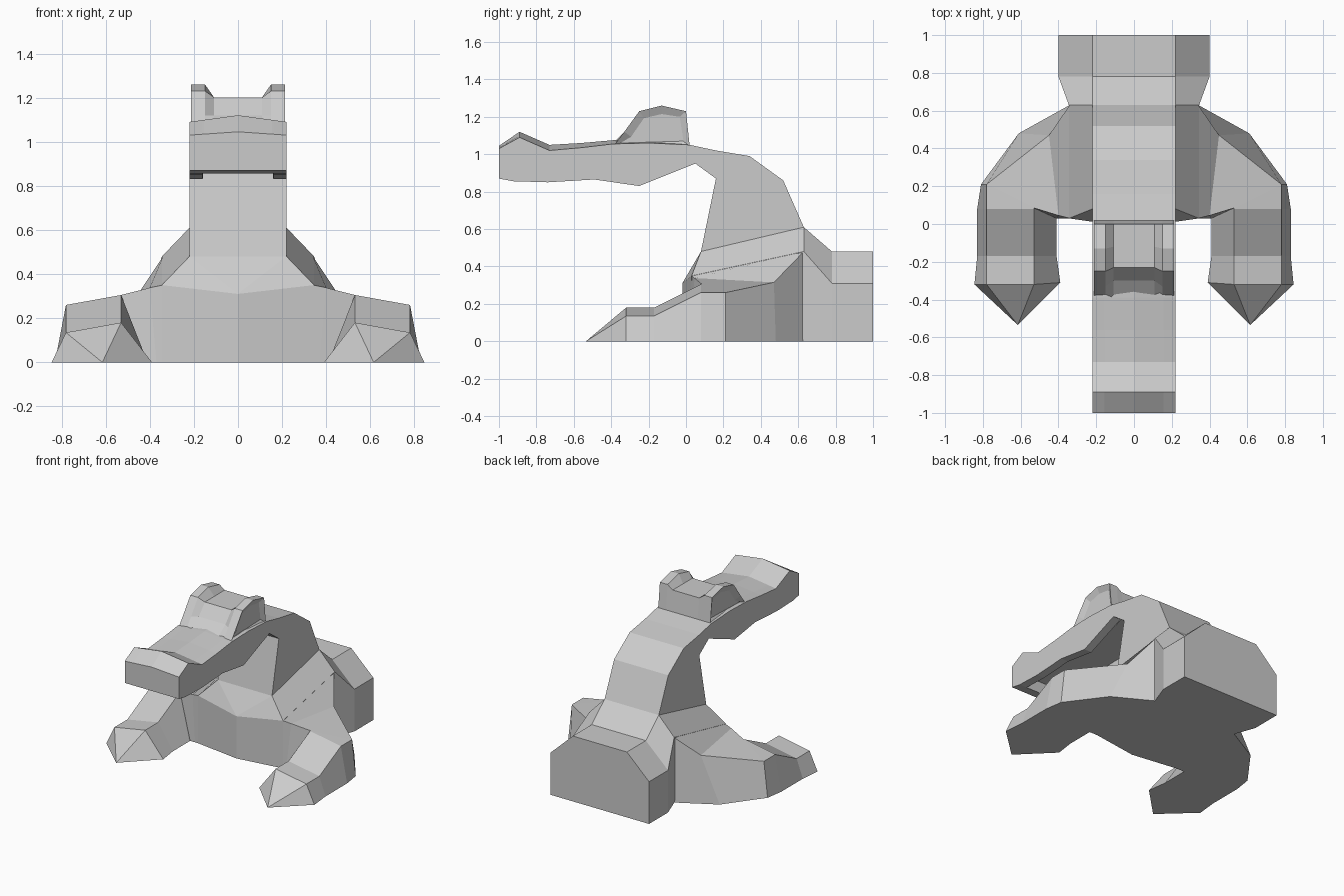
import bpy, bmesh

if "Cube" in bpy.data.objects:
    bpy.data.objects.remove(bpy.data.objects["Cube"])


def make_object(name, bm):
    bmesh.ops.remove_doubles(bm, verts=bm.verts, dist=0.0005)
    bmesh.ops.recalc_face_normals(bm, faces=bm.faces)
    mesh = bpy.data.meshes.new(name)
    bm.to_mesh(mesh)
    bm.free()
    obj = bpy.data.objects.new(name, mesh)
    bpy.context.collection.objects.link(obj)
    return obj


def loft(rings):
    """Skin closed rings of equal length; returns the bmesh and its end caps."""
    bm = bmesh.new()
    rows = [[bm.verts.new(p) for p in ring] for ring in rings]
    n = len(rows[0])
    for a, b in zip(rows, rows[1:]):
        for i in range(n):
            j = (i + 1) % n
            bm.faces.new((a[i], a[j], b[j], b[i]))
    caps = [bm.faces.new(rows[0]), bm.faces.new(rows[-1][::-1])]
    return bm, caps


# Trunk: hexagonal sections from tail block to chest
def trunk_ring(y, half, shoulder, top, y_top):
    side = [(half, y, 0), (half, y, shoulder), (0.22, y_top, top)]
    return side + [(-x, yy, z) for x, yy, z in reversed(side)]


bm, _ = loft([trunk_ring(1.0, 0.40, 0.31, 0.48, 1.0),
              trunk_ring(0.78, 0.40, 0.31, 0.48, 0.78),
              trunk_ring(0.63, 0.345, 0.48, 0.61, 0.63),
              trunk_ring(0.03, 0.345, 0.35, 0.48, 0.08)])
make_object("trunk", bm)

# Chest: faceted bulge on the front of the trunk
bm = bmesh.new()
for p in [(0.345, 0.03, 0), (0.345, 0.03, 0.35), (0.22, 0.08, 0.48)]:
    for s in (1, -1):
        bm.verts.new((s * p[0], p[1], p[2]))
bm.verts.new((0, -0.02, 0))
bm.verts.new((0, -0.02, 0.31))
bmesh.ops.convex_hull(bm, input=bm.verts)
make_object("chest", bm)

# Front legs: rings of outer ground, outer top, inner top, inner ground
tip = (0.615, -0.535, 0)
bm, _ = loft([
    [(0.34, 0.63, 0), (0.34, 0.63, 0.48), (0.34, 0.03, 0.35), (0.34, 0.03, 0)],
    [(0.61, 0.48, 0), (0.45, 0.47, 0.315), (0.40, 0.045, 0.338), (0.37, 0.03, 0)],
    [(0.81, 0.21, 0), (0.78, 0.21, 0.26), (0.53, 0.085, 0.305), (0.41, 0.03, 0)],
    [(0.83, 0.08, 0), (0.78, 0.08, 0.26), (0.53, 0.08, 0.305), (0.41, 0.02, 0)],
    [(0.83, -0.17, 0), (0.78, -0.17, 0.135), (0.53, -0.17, 0.18), (0.41, -0.17, 0)],
    [(0.845, -0.32, 0), (0.78, -0.32, 0.135), (0.53, -0.32, 0.18), (0.39, -0.31, 0)],
])
bmesh.ops.remove_doubles(bm, verts=bm.verts, dist=0.0005)
foot = min(bm.faces, key=lambda f: f.calc_center_median().y)
poked = bmesh.ops.poke(bm, faces=[foot])
poked["verts"][0].co = tip
legs = make_object("front_legs", bm)
mirror = legs.modifiers.new("Mirror", "MIRROR")
mirror.use_axis[0] = True

# Neck and snout: side profile with a crowned top and a hollow palate
top = [(-1, 1.03, 0.015), (-0.89, 1.09, 0.03), (-0.73, 1.02, 0.03),
       (-0.56, 1.035, 0.025), (-0.39, 1.055, 0.02), (-0.2, 1.06, 0.03),
       (0.02, 1.05, 0), (0.16, 1.02, 0), (0.34, 0.99, 0), (0.52, 0.86, 0),
       (0.63, 0.61, 0)]
bottom = [(0.08, 0.48, 0), (0.16, 0.87, 0), (0.05, 0.95, 0),
          (-0.25, 0.83, 0.11), (-0.49, 0.865, 0.07), (-0.74, 0.85, 0.08),
          (-0.90, 0.855, 0.07), (-0.92, 0.855, 0), (-1, 0.87, 0)]


def neck_ring(x):
    crown = 1 - abs(x) / 0.22
    raised = 1 if abs(x) < 0.158 else 0
    return ([(x, y, z + c * crown) for y, z, c in top]
            + [(x, y, z + r * raised) for y, z, r in bottom])


bm, _ = loft([neck_ring(x) for x in (-0.22, -0.16, -0.155, 0, 0.155, 0.16, 0.22)])
make_object("neck_and_snout", bm)

# Brow: two raised eye ridges with a lower forehead plate between
eye = [(0.02, 1.04), (0, 1.23), (-0.13, 1.26), (-0.25, 1.23), (-0.33, 1.12), (-0.39, 1.04)]
plate = [(0.02, 1.04), (0, 1.2), (-0.12, 1.2), (-0.23, 1.2), (-0.30, 1.12), (-0.41, 1.04)]
columns = [(-0.212, eye), (-0.15, eye), (-0.108, plate),
           (0.108, plate), (0.15, eye), (0.212, eye)]
bm, caps = loft([[(x, y, z) for y, z in prof] for x, prof in columns])
bmesh.ops.recalc_face_normals(bm, faces=bm.faces)
bmesh.ops.inset_individual(bm, faces=caps, thickness=0.045, depth=-0.02)
make_object("brow", bm)
